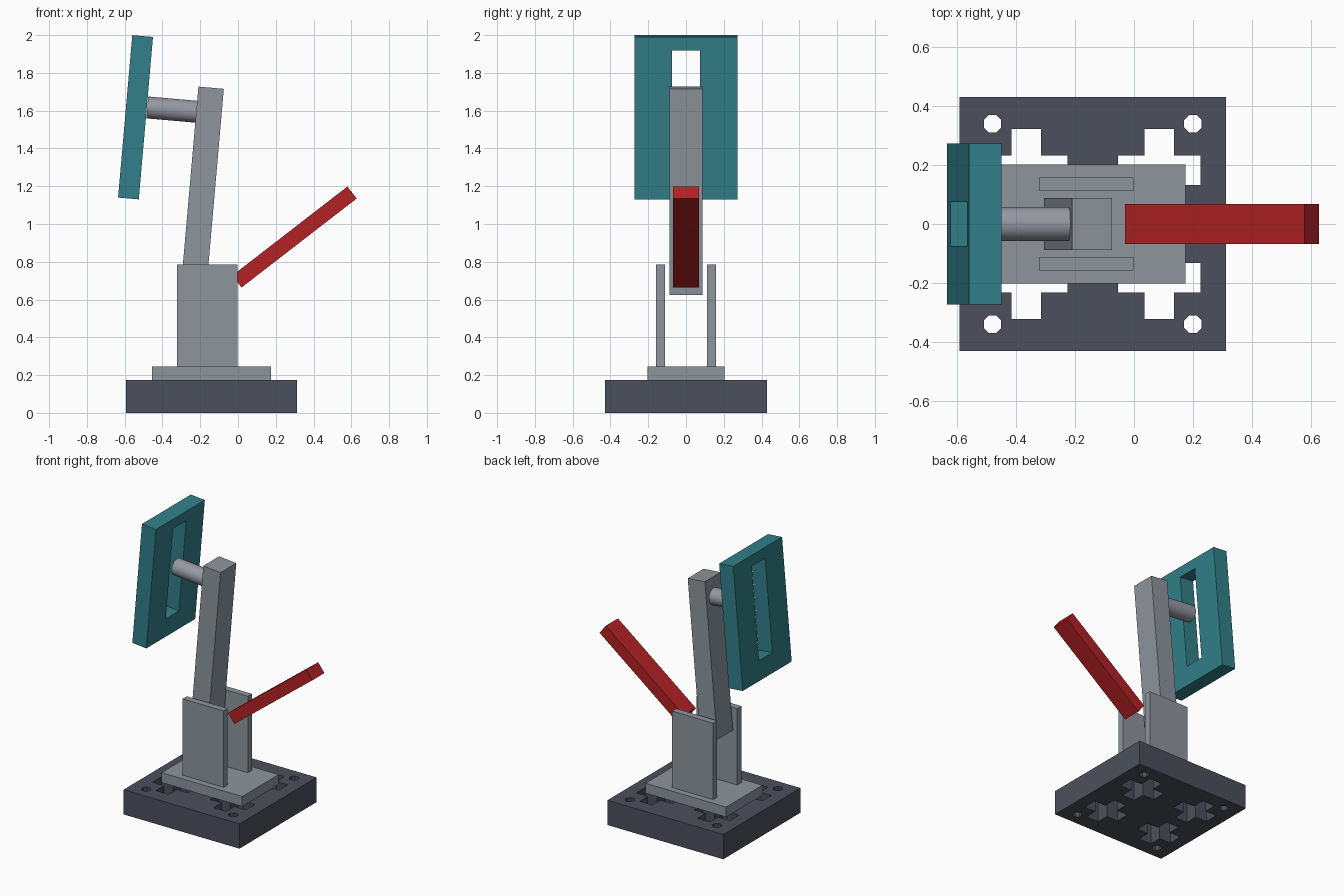
import bpy, bmesh, math
from mathutils import Matrix, Vector

if "Cube" in bpy.data.objects:
    bpy.data.objects.remove(bpy.data.objects["Cube"], do_unlink=True)


def material(name, rgb):
    linear = [((c / 255 + 0.055) / 1.055) ** 2.4 for c in rgb] + [1.0]
    mat = bpy.data.materials.new(name)
    mat.use_nodes = True
    mat.diffuse_color = linear
    mat.node_tree.nodes["Principled BSDF"].inputs["Base Color"].default_value = linear
    return mat


slate = material("dark slate", (76, 80, 92))
grey = material("steel grey", (142, 149, 157))
silver = material("rod silver", (150, 153, 163))
teal = material("teal", (50, 128, 138))
red = material("lever red", (178, 33, 36))


def add_object(name, bm, mat):
    bmesh.ops.recalc_face_normals(bm, faces=bm.faces)
    mesh = bpy.data.meshes.new(name)
    bm.to_mesh(mesh)
    bm.free()
    obj = bpy.data.objects.new(name, mesh)
    bpy.context.collection.objects.link(obj)
    if mat:
        mesh.materials.append(mat)
    return obj


def box(name, centre, size, mat, tilt=0):
    """Box tilted about the y axis by a number of degrees."""
    bm = bmesh.new()
    bmesh.ops.create_cube(bm, size=1)
    bm.transform(Matrix.Translation(centre)
                 @ Matrix.Rotation(math.radians(tilt), 4, 'Y')
                 @ Matrix.Diagonal((*size, 1)))
    return add_object(name, bm, mat)


def prism(bm, outline, low, high):
    face = bm.faces.new([bm.verts.new((x, y, low)) for x, y in outline])
    new = bmesh.ops.extrude_face_region(bm, geom=[face])["geom"]
    verts = [v for v in new if isinstance(v, bmesh.types.BMVert)]
    bmesh.ops.translate(bm, verts=verts, vec=(0, 0, high - low))


def cut(target, cutter):
    cutter.hide_render = True
    mod = target.modifiers.new("cut", 'BOOLEAN')
    mod.operation = 'DIFFERENCE'
    mod.solver = 'EXACT'
    mod.object = cutter
    bpy.context.view_layer.objects.active = target
    bpy.ops.object.modifier_apply(modifier=mod.name)
    bpy.data.objects.remove(cutter, do_unlink=True)


# Base with four cross openings and four corner bolt holes
MID = -0.14
base = box("base", (MID, 0, 0.0875), (0.905, 0.86, 0.175), slate)
arm, half = 0.14, 0.05
quarter = [(arm, half), (half, half), (half, arm)]
cross = []
for turn in range(4):
    spin = Matrix.Rotation(turn * math.pi / 2, 2)
    cross += [spin @ Vector(p) for p in quarter]
octagon = [(0.032 * math.cos(a), 0.032 * math.sin(a))
           for a in ((i + 0.5) * math.pi / 4 for i in range(8))]
bm = bmesh.new()
for sx in (-1, 1):
    for sy in (-1, 1):
        for outline, dx, dy in ((cross, 0.225, 0.183), (octagon, 0.34, 0.34)):
            prism(bm, [(MID + sx * dx + x, sy * dy + y) for x, y in outline],
                  -0.1, 0.3)
cut(base, add_object("base_cutter", bm, None))

# Mounting plate and the two side cheeks
box("mounting_plate", (MID, 0, 0.21), (0.63, 0.405, 0.07), grey)
for side, name in ((1, "back_cheek"), (-1, "front_cheek")):
    box(name, (-0.162, side * 0.135, 0.515), (0.32, 0.046, 0.54), grey)

# Leaning post between the cheeks
LEAN = 5
box("post", (-0.19, 0, 1.176), (0.135, 0.176, 1.095), grey, LEAN)

# Round rod joining post and panel
bm = bmesh.new()
start, end = Vector((-0.48, 0, 1.617)), Vector((-0.2, 0, 1.5925))
bmesh.ops.create_cone(bm, cap_ends=True, segments=32, radius1=0.058, radius2=0.058,
                      depth=(end - start).length)
bm.transform(Matrix.Translation((start + end) / 2)
             @ (end - start).to_track_quat('Z', 'Y').to_matrix().to_4x4())
rod = add_object("rod", bm, silver)
bpy.ops.object.select_all(action='DESELECT')
rod.select_set(True)
bpy.context.view_layer.objects.active = rod
bpy.ops.object.shade_smooth_by_angle(angle=math.radians(30))

# Panel with a tall slot
centre = Vector((-0.5425, 0, 1.565))
panel = box("panel", centre, (0.11, 0.545, 0.863), teal, LEAN)
up = Matrix.Rotation(math.radians(LEAN), 3, 'Y') @ Vector((0, 0, 0.032))
cut(panel, box("slot_cutter", centre + up, (0.4, 0.148, 0.655), None, LEAN))

# Slanted lever
box("lever", (0.299, 0, 0.931), (0.77, 0.135, 0.08), red, -37.7)
